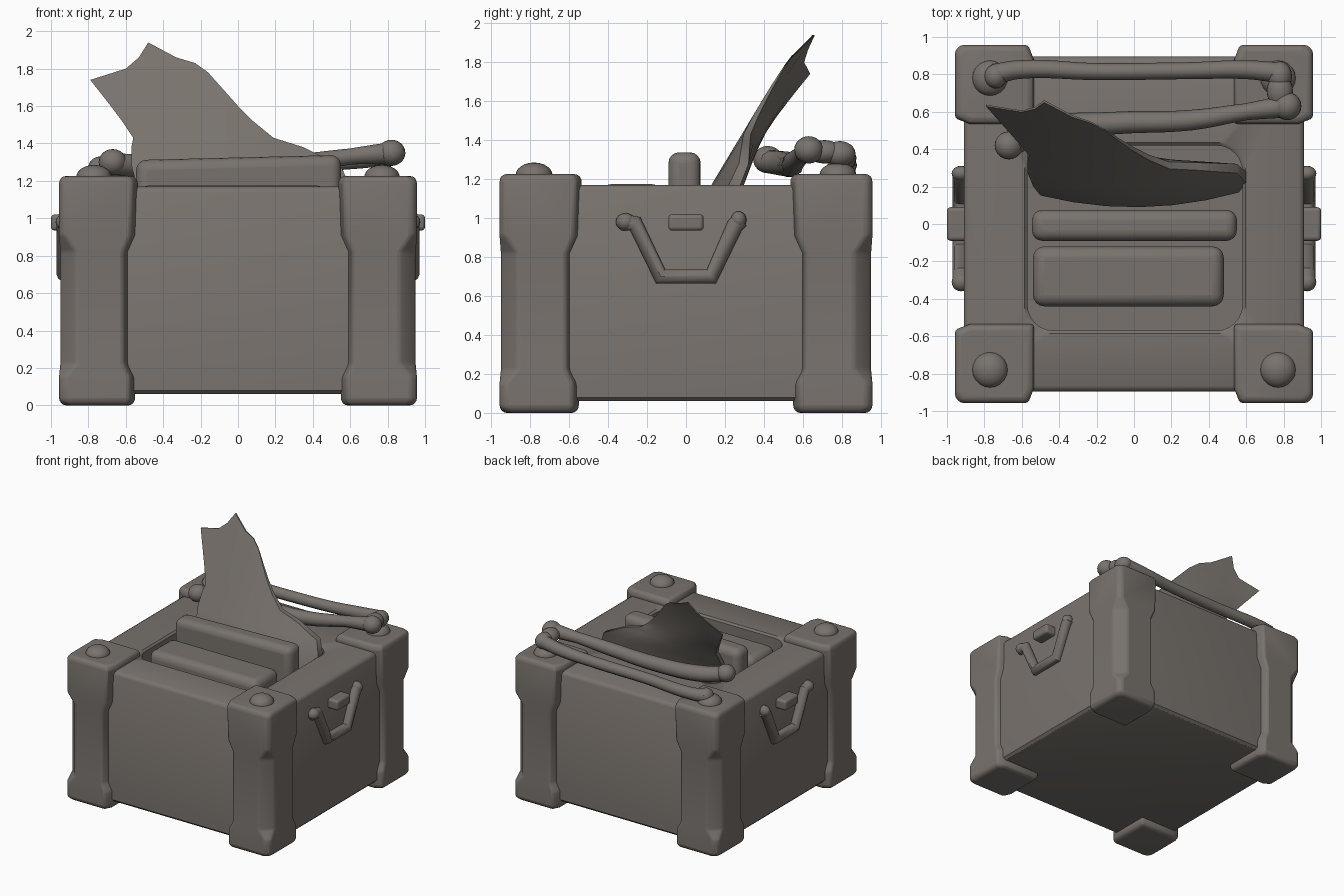
import bpy, bmesh, math

if "Cube" in bpy.data.objects:
    bpy.data.objects.remove(bpy.data.objects["Cube"])

mat = bpy.data.materials.new("weathered grey brown")
mat.diffuse_color = (0.19, 0.17, 0.152, 1)
mat.use_nodes = True
mat.node_tree.nodes["Principled BSDF"].inputs["Base Color"].default_value = mat.diffuse_color


def add_mesh(name, bm):
    bmesh.ops.recalc_face_normals(bm, faces=bm.faces)
    me = bpy.data.meshes.new(name)
    bm.to_mesh(me)
    bm.free()
    ob = bpy.data.objects.new(name, me)
    bpy.context.collection.objects.link(ob)
    me.materials.append(mat)
    return ob


def bevel(ob, width, segments=3):
    m = ob.modifiers.new("bevel", 'BEVEL')
    m.width, m.segments, m.limit_method = width, segments, 'ANGLE'
    m.angle_limit = math.radians(25)


def loft(name, rings):
    """Skin closed rings of equal length and cap both ends."""
    bm = bmesh.new()
    vs = [[bm.verts.new(p) for p in ring] for ring in rings]
    n = len(vs[0])
    for a, b in zip(vs, vs[1:]):
        for i in range(n):
            j = (i + 1) % n
            bm.faces.new((a[i], a[j], b[j], b[i]))
    bm.faces.new(vs[0])
    bm.faces.new(vs[-1])
    return add_mesh(name, bm)


def rounded_ring(x0, x1, y0, y1, r, z, n=6):
    pts = []
    for k, (cx, cy) in enumerate(((x1 - r, y1 - r), (x0 + r, y1 - r),
                                  (x0 + r, y0 + r), (x1 - r, y0 + r))):
        for i in range(n + 1):
            a = math.pi / 2 * (k + i / n)
            pts.append((cx + r * math.cos(a), cy + r * math.sin(a), z))
    return pts


def box(name, lo, hi, width, tilt=0.0):
    bm = bmesh.new()
    bmesh.ops.create_cube(bm, size=1)
    for v in bm.verts:
        v.co = [(l + h) / 2 + c * (h - l) for l, h, c in zip(lo, hi, v.co)]
        v.co.z += tilt * v.co.x
    ob = add_mesh(name, bm)
    bevel(ob, width, 4)
    return ob


def ball(name, loc, size):
    bm = bmesh.new()
    bmesh.ops.create_uvsphere(bm, u_segments=20, v_segments=12, radius=1)
    for v in bm.verts:
        v.co = [l + c * s for l, c, s in zip(loc, v.co, size)]
    return add_mesh(name, bm)


def tube(name, pts, smooth=True):
    """Round bar through points (x, y, z, radius)."""
    cu = bpy.data.curves.new(name, 'CURVE')
    cu.dimensions, cu.bevel_depth, cu.bevel_resolution = '3D', 1.0, 3
    cu.use_fill_caps = True
    sp = cu.splines.new('BEZIER')
    sp.bezier_points.add(len(pts) - 1)
    for bp, (x, y, z, r) in zip(sp.bezier_points, pts):
        bp.co, bp.radius = (x, y, z), r
        bp.handle_left_type = bp.handle_right_type = 'AUTO' if smooth else 'VECTOR'
    sp.resolution_u = 6
    ob = bpy.data.objects.new(name, cu)
    bpy.context.collection.objects.link(ob)
    cu.materials.append(mat)
    bpy.ops.object.select_all(action='DESELECT')
    ob.select_set(True)
    bpy.context.view_layer.objects.active = ob
    bpy.ops.object.convert(target='MESH')


# Crate body with a recessed top
X, Y = 0.91, 0.895
rings = [rounded_ring(-X + d, X - d, -Y + d, Y - d, 0.04, z)
         for d, z in ((0.02, 0.06), (0, 0.08), (0, 1.14), (0.01, 1.16), (0.03, 1.17))]
rings += [rounded_ring(-0.57 - d, 0.58 + d, -0.57 - d, 0.42 + d, 0.14, z)
          for d, z in ((0.015, 1.17), (0, 1.155), (0, 0.95))]
loft("crate_body", rings)

# Corner posts, waisted and chamfered between wide head and foot
LEVELS = ((0.0, 0.57, 0.935, 0.04), (0.025, 0.55, 0.957, 0.03), (0.15, 0.55, 0.957, 0.03),
          (0.22, 0.585, 0.95, 0.085), (0.82, 0.585, 0.95, 0.085), (0.91, 0.545, 0.957, 0.03),
          (1.2, 0.535, 0.957, 0.03), (1.225, 0.555, 0.94, 0.04))
for sx, side in ((-1, "left"), (1, "right")):
    for sy, end in ((-1, "front"), (1, "back")):
        rings = []
        for z, a, b, c in LEVELS:
            sec = ((a, a), (0.88, a), (b, a + 0.03), (b, b - c),
                   (b - c, b), (a + 0.03, b), (a, 0.88))
            rings.append([(sx * x, sy * y, z) for x, y in sec])
        post = loft(f"{end}_{side}_post", rings)
        bevel(post, 0.015, 2)
        ball(f"{end}_{side}_stud", (sx * 0.77, sy * 0.78, 1.22), (0.095, 0.095, 0.065))

    # Side handle and its mounting block
    x = sx * 0.925
    tube(f"{side}_handle", [(x, -0.33, 0.98, 0.045), (x, -0.26, 0.97, 0.045),
                            (x, -0.13, 0.70, 0.045), (x, 0.13, 0.70, 0.045),
                            (x, 0.25, 0.96, 0.045), (x, 0.28, 0.99, 0.045)], False)
    ball(f"{side}_handle_front_end", (x, -0.31, 0.98), (0.05, 0.05, 0.045))
    ball(f"{side}_handle_back_end", (x, 0.27, 0.99), (0.05, 0.04, 0.045))
    xs = sorted((sx * 0.88, sx * 1.0))
    box(f"{side}_handle_block", (xs[0], -0.09, 0.935), (xs[1], 0.09, 1.02), 0.02)

# Contents: one tall and one low padded block
box("tall_block", (-0.545, -0.09, 0.94), (0.55, 0.075, 1.325), 0.055, 0.025)
box("low_block", (-0.54, -0.44, 0.94), (0.48, -0.12, 1.175), 0.06)

# Leaning torn fin: rows run from left edge to right edge, ending in a jagged crest
ROWS = ((-0.5, 0.56, 1.0), (-0.54, 0.6, 1.17), (-0.57, 0.55, 1.28), (-0.57, 0.35, 1.38),
        (-0.56, 0.19, 1.43), (-0.62, 0.08, 1.52), (-0.68, 0.0, 1.6))
CREST = ((-0.79, 1.74), (-0.6, 1.8), (-0.53, 1.86), (-0.48, 1.94),
         (-0.33, 1.86), (-0.23, 1.83), (-0.16, 1.78))
N = len(CREST)
grid = [[(l + (r - l) * i / (N - 1), z) for i in range(N)] for l, r, z in ROWS]
grid.append([((a + c) / 2, (b + d) / 2) for (a, b), (c, d) in zip(grid[-1], CREST)])
grid.append(CREST)
rings = []
for row in grid:
    front, back = [], []
    for i, (x, z) in enumerate(row):
        y = max(0.09, 0.13 + 0.6 * (z - 1.17)) + 0.25 * x * x
        edge = 0.35 + 0.65 * math.sin(math.pi * i / (N - 1))
        thick = max(0.012, 0.17 * (1.85 - z) / 0.68) * edge
        front.append((x, y, z))
        back.append((x, y + min(thick, 0.16), z))
    rings.append(front + back[::-1])
loft("torn_fin", rings)

# Two long bones lying across the back rim, meeting at the right
tube("back_bone", [(-0.75, 0.80, 1.27, 0.055), (-0.62, 0.825, 1.27, 0.05),
                   (-0.2, 0.815, 1.28, 0.045), (0.3, 0.82, 1.29, 0.045),
                   (0.6, 0.825, 1.31, 0.05), (0.77, 0.81, 1.33, 0.055)])
tube("inner_bone", [(-0.66, 0.42, 1.29, 0.06), (-0.5, 0.5, 1.28, 0.065),
                    (-0.1, 0.54, 1.27, 0.06), (0.3, 0.555, 1.29, 0.055),
                    (0.6, 0.60, 1.33, 0.045), (0.82, 0.63, 1.35, 0.06)])
for name, loc, size in (
        ("back_bone_left_knob", (-0.74, 0.79, 1.27), (0.06, 0.065, 0.06)),
        ("back_bone_right_knob", (0.78, 0.79, 1.33), (0.065, 0.08, 0.065)),
        ("joining_knob", (0.78, 0.71, 1.34), (0.07, 0.09, 0.06)),
        ("inner_bone_right_knob", (0.82, 0.63, 1.35), (0.075, 0.075, 0.07)),
        ("inner_bone_left_knob", (-0.67, 0.42, 1.30), (0.075, 0.075, 0.07))):
    ball(name, loc, size)

# Smooth shading with sharp edges kept
bpy.ops.object.select_all(action='SELECT')
bpy.context.view_layer.objects.active = bpy.data.objects["crate_body"]
bpy.ops.object.shade_smooth_by_angle(angle=math.radians(40))
